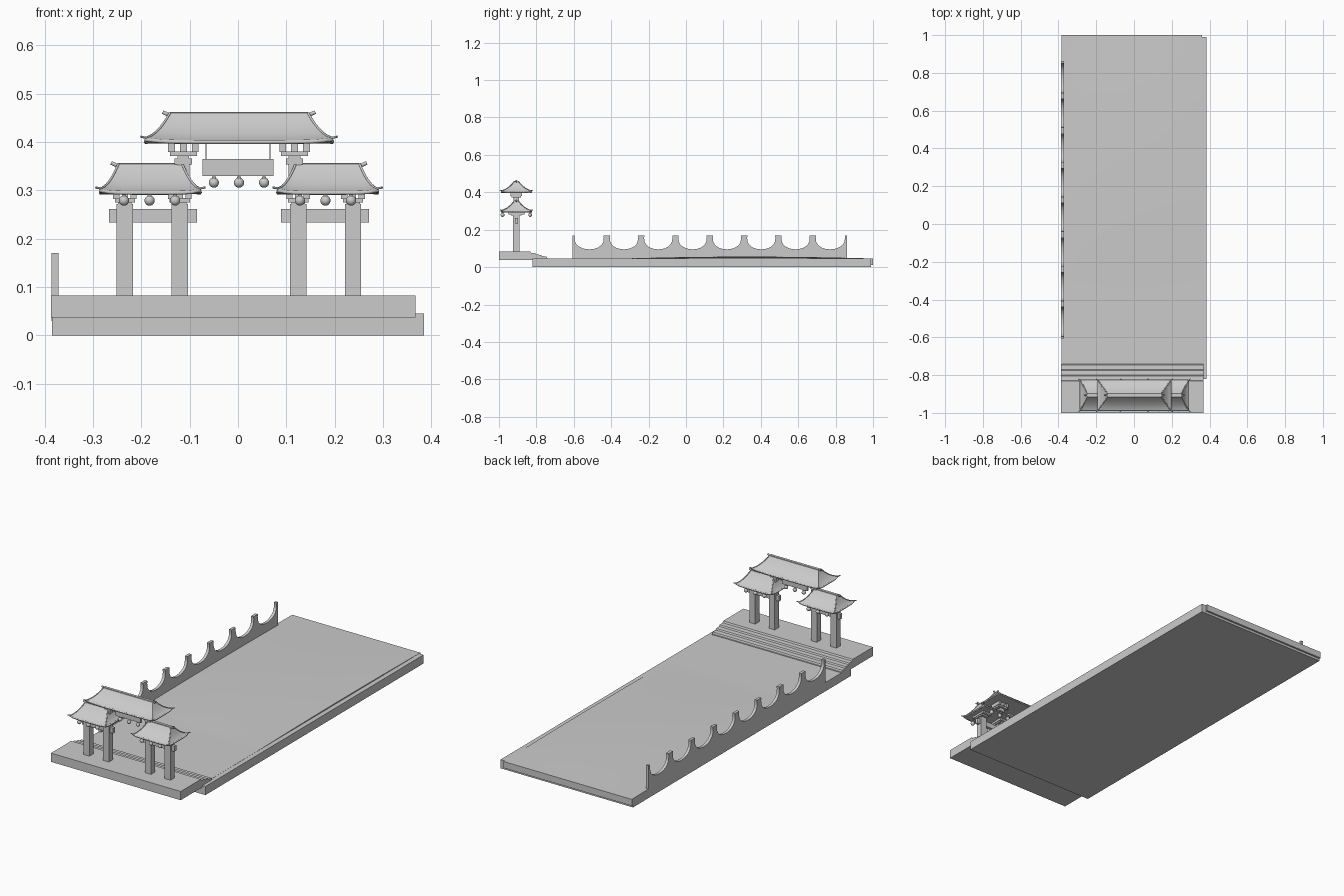
import bpy, bmesh, math
from mathutils import Vector

if "Cube" in bpy.data.objects:
    bpy.data.objects.remove(bpy.data.objects["Cube"])

Y = -0.907   # gate centre line
C = 0.002    # gate centre in x


def finish(name, bm, smooth=False):
    bmesh.ops.recalc_face_normals(bm, faces=bm.faces)
    me = bpy.data.meshes.new(name)
    bm.to_mesh(me)
    bm.free()
    ob = bpy.data.objects.new(name, me)
    bpy.context.collection.objects.link(ob)
    if smooth:
        bpy.ops.object.select_all(action='DESELECT')
        ob.select_set(True)
        bpy.context.view_layer.objects.active = ob
        bpy.ops.object.shade_smooth_by_angle(angle=math.radians(35))
    return ob


def add_box(bm, x0, x1, y0, y1, z0, z1):
    vs = bmesh.ops.create_cube(bm, size=1)['verts']
    for v in vs:
        v.co = Vector(((x0 + x1) / 2 + v.co.x * (x1 - x0),
                       (y0 + y1) / 2 + v.co.y * (y1 - y0),
                       (z0 + z1) / 2 + v.co.z * (z1 - z0)))


def box(name, *dims):
    bm = bmesh.new()
    add_box(bm, *dims)
    return finish(name, bm)


def block(bm, x, y, z0, z1, w, d):
    add_box(bm, x - w / 2, x + w / 2, y - d / 2, y + d / 2, z0, z1)


def extrude_x(name, profile, x0, x1):
    """Extrude a closed (y, z) profile along x."""
    bm = bmesh.new()
    f = bm.faces.new([bm.verts.new((x0, y, z)) for y, z in profile])
    r = bmesh.ops.extrude_face_region(bm, geom=[f])
    for v in r['geom']:
        if isinstance(v, bmesh.types.BMVert):
            v.co.x = x1
    return finish(name, bm, True)


def tube(name, pts, radius, closed=False):
    cu = bpy.data.curves.new(name, 'CURVE')
    cu.dimensions = '3D'
    cu.bevel_depth = radius
    cu.bevel_resolution = 1
    cu.use_fill_caps = True
    sp = cu.splines.new('POLY')
    sp.points.add(len(pts) - 1)
    for p, co in zip(sp.points, pts):
        p.co = (*co, 1)
    sp.use_cyclic_u = closed
    ob = bpy.data.objects.new(name, cu)
    bpy.context.collection.objects.link(ob)


def roof(name, cx, z, a0, a1):
    """Concave hip roof: eave half length a0, ridge half length a1."""
    b0, b1, h, n, rows = 0.079, 0.010, 0.056, 12, 8

    def ring(t):
        a = a0 + (a1 - a0) * t ** 0.85
        b = b0 + (b1 - b0) * t ** 0.85
        pts = []
        corners = [(-a, -b), (a, -b), (a, b), (-a, b)]
        for i in range(4):
            p, q = corners[i], corners[(i + 1) % 4]
            for k in range(n):
                s = k / n
                lift = 0.005 * abs(2 * s - 1) ** 6 * (1 - t) ** 3
                zz = z + h * (0.65 * t + 0.35 * t * t) + lift
                pts.append((cx + p[0] + (q[0] - p[0]) * s,
                            Y + p[1] + (q[1] - p[1]) * s, zz))
        return pts

    rings = [ring(j / rows) for j in range(rows + 1)]
    bm = bmesh.new()
    vr = [[bm.verts.new(p) for p in r] for r in rings]
    lower = [bm.verts.new((p[0], p[1], p[2] - 0.007)) for p in rings[0]]
    vr.insert(0, lower)
    for r, s in zip(vr, vr[1:]):
        for i in range(4 * n):
            k = (i + 1) % (4 * n)
            bm.faces.new((r[i], r[k], s[k], s[i]))
    bm.faces.new(vr[-1])
    bm.faces.new(lower)
    finish(name, bm, True)
    # eave rim and hip ridges with upturned tips
    tube(name + "_eave_rim", [(p[0], p[1], p[2] - 0.004) for p in rings[0]], 0.0045, True)
    for i in range(4):
        p = [Vector(r[i * n]) for r in rings]
        sx, sy = (1 if p[0].x > cx else -1), (1 if p[0].y > Y else -1)
        tip = p[0] + Vector((sx * 0.011, sy * 0.008, 0.002))
        tube(name + "_hip_ridge", [tip] + p, 0.0025)
    # ridge with a small upturned horn at each end
    box(name + "_ridge", cx - a1, cx + a1, Y - 0.007, Y + 0.007, z + h - 0.004, z + h + 0.002)
    for s in (-1, 1):
        x = cx + s * a1
        tube(name + "_ridge_horn", [(x - s * 0.012, Y, z + h - 0.004), (x + s * 0.004, Y, z + h - 0.003),
                                    (x + s * 0.015, Y, z + h + 0.002)], 0.0045)


def lantern(x, y, z):
    bm = bmesh.new()
    bmesh.ops.create_uvsphere(bm, u_segments=16, v_segments=10, radius=0.0105)
    for v in bm.verts:
        v.co += Vector((x, y, z))
    block(bm, x, y, z + 0.009, z + 0.013, 0.008, 0.008)
    block(bm, x, y, z + 0.012, z + 0.018, 0.002, 0.002)
    finish("lantern", bm, True)


# Ground slab and slightly domed paving
box("ground_slab", -0.385, 0.385, -0.82, 0.99, 0, 0.0455)
bm = bmesh.new()
bmesh.ops.create_grid(bm, x_segments=20, y_segments=40, size=1)
for v in bm.verts:
    y = 0.125 + v.co.y * 0.875
    dome = max(0, 1 - ((y - 0.33) / 0.66) ** 2) * (1 - 0.5 * v.co.x ** 2)
    v.co = Vector((-0.0125 + v.co.x * 0.3725, y, 0.0462 + 0.010 * dome))
r = bmesh.ops.extrude_face_region(bm, geom=bm.faces[:])
for v in r['geom']:
    if isinstance(v, bmesh.types.BMVert):
        v.co.z = 0.012
finish("paving", bm, True)

# Gate platform with stairs going down to the paving
prof = [(-0.74, 0.037), (-1.0, 0.037), (-1.0, 0.083), (-0.832, 0.083)]
for i in range(4):
    y, z = -0.832 + i * 0.0285, 0.083 - (i + 1) * 0.0082
    prof += [(y + 0.004, z), (min(y + 0.0285, -0.7401), z - 0.001)]
extrude_x("gate_platform", prof, -0.387, 0.367)

# Scalloped side wall
wall = [(0.862, 0.03), (-0.607, 0.03), (-0.607, 0.17)]
pitch = 0.1835
for i in range(8):
    c = -0.607 + pitch * (i + 0.5)
    h = pitch / 2
    e = 0.017 if i else 0.012
    f = 0.017 if i < 7 else 0.012
    wall += [(c - h + e, 0.17), (c - h + e, 0.162)]
    for k in range(13):
        t = math.pi * k / 12
        inset = e - 0.001 if k < 6 else f - 0.001
        wall.append((c - (h - inset) * math.cos(t), 0.157 - 0.062 * math.sin(t) ** 0.8))
    wall += [(c + h - f, 0.162), (c + h - f, 0.17)]
wall.append((0.862, 0.17))
extrude_x("scalloped_wall", wall, -0.386, -0.371)

# Gate: side bays, mirrored about the centre
for side, s in (("left", -1), ("right", 1)):
    for px in (0.1225, 0.236):
        x = C + s * px
        box(side + "_pillar", x - 0.017, x + 0.017, Y - 0.017, Y + 0.017, 0.083, 0.272)
        bm = bmesh.new()
        block(bm, x, Y, 0.268, 0.277, 0.028, 0.032)
        block(bm, x, Y, 0.275, 0.284, 0.042, 0.055)
        for k in (-1, 0, 1):
            block(bm, x + k * 0.018, Y, 0.282, 0.296, 0.013, 0.085)
        finish(side + "_pillar_bracket", bm)
    xc = C + s * 0.178
    box(side + "_beam", xc - 0.091, xc + 0.091, Y - 0.008, Y + 0.008, 0.234, 0.262)
    roof(side + "_roof", C + s * 0.1835, 0.299, 0.102, 0.066)
    for k in (-1, 0, 1):
        for dy in (-0.074, 0.074):
            lantern(C + s * 0.182 + k * 0.053 - 0.003, Y + dy, 0.279)
    # stacked bracket carrying the upper roof
    x = C + s * 0.115
    bm = bmesh.new()
    block(bm, x, Y, 0.33, 0.358, 0.026, 0.024)
    block(bm, x, Y, 0.354, 0.366, 0.036, 0.03)
    block(bm, x, Y, 0.364, 0.373, 0.024, 0.03)
    block(bm, x, Y, 0.371, 0.381, 0.056, 0.05)
    for k in (-1, 0, 1):
        block(bm, x + k * 0.0245, Y, 0.379, 0.400, 0.014, 0.06)
    finish(side + "_upper_bracket", bm)

# Upper roof, hanging board and its lanterns
roof("upper_roof", C, 0.404, 0.192, 0.143)
box("hanging_board", -0.073, 0.073, Y - 0.005, Y + 0.005, 0.33, 0.365)
for x in (-0.066, 0.066):
    box("board_hanger", x - 0.001, x + 0.001, Y - 0.001, Y + 0.001, 0.364, 0.399)
for k in (-1, 0, 1):
    lantern(C + k * 0.052, Y, 0.316)
